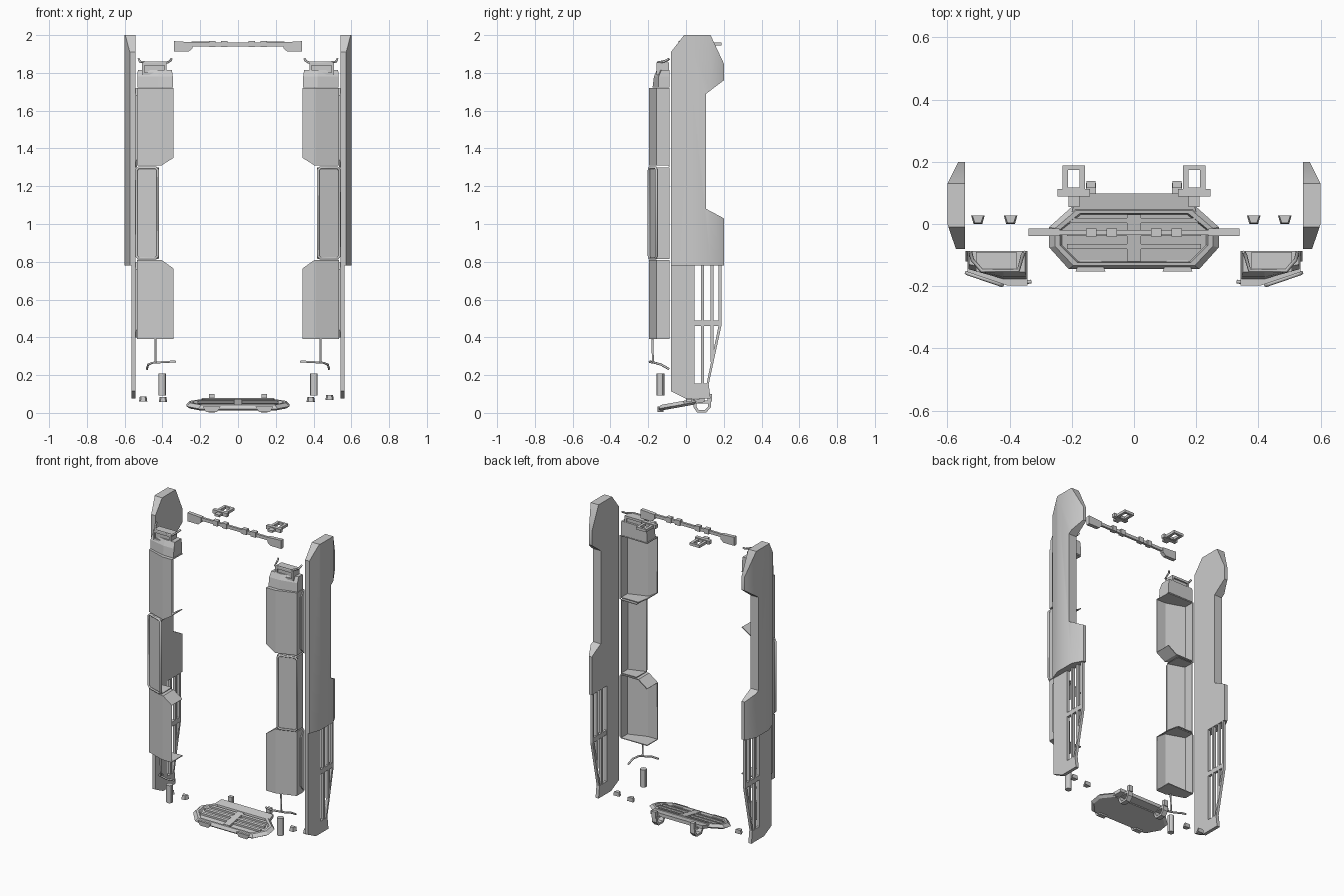
import bpy, bmesh
from mathutils import Vector

if "Cube" in bpy.data.objects:
    bpy.data.objects.remove(bpy.data.objects["Cube"])


def finish(name, bm, mirror=False, solid=0, smooth=False):
    bmesh.ops.recalc_face_normals(bm, faces=bm.faces) if not solid else None
    me = bpy.data.meshes.new(name)
    bm.to_mesh(me)
    bm.free()
    ob = bpy.data.objects.new(name, me)
    bpy.context.collection.objects.link(ob)
    if solid:
        m = ob.modifiers.new("Solidify", 'SOLIDIFY')
        m.thickness, m.offset = solid, -1
    if mirror:
        ob.modifiers.new("Mirror", 'MIRROR')
    if smooth:
        bpy.context.view_layer.objects.active = ob
        ob.select_set(True)
        bpy.ops.object.shade_smooth_by_angle()
        ob.select_set(False)
    return ob


def loft(bm, loops, wrap=False):
    rows = [[bm.verts.new(p) for p in lp] for lp in loops]
    n = len(rows[0])
    pairs = list(zip(rows, rows[1:])) + ([(rows[-1], rows[0])] if wrap else [])
    for a, b in pairs:
        for i in range(n):
            j = (i + 1) % n
            bm.faces.new((a[i], a[j], b[j], b[i]))
    if not wrap:
        bm.faces.new(rows[0])
        bm.faces.new(rows[-1])
    return bm


def place(pts, axis, d):
    if axis == 'x':
        return [(d, p, q) for p, q in pts]
    if axis == 'y':
        return [(p, d, q) for p, q in pts]
    return [(p, q, d) for p, q in pts]


def prism(bm, pts, axis, a, b):
    return loft(bm, [place(pts, axis, a), place(pts, axis, b)])


def ring(bm, outer, inner, axis, a, b):
    return loft(bm, [place(outer, axis, a), place(outer, axis, b),
                     place(inner, axis, b), place(inner, axis, a)], True)


def rect(x0, x1, y0, y1):
    return [(x0, y0), (x1, y0), (x1, y1), (x0, y1)]


def box(bm, x0, x1, y0, y1, z0, z1):
    return prism(bm, rect(x0, x1, y0, y1), 'z', z0, z1)


def cut(bm, co, no):
    bmesh.ops.recalc_face_normals(bm, faces=bm.faces)
    r = bmesh.ops.bisect_plane(bm, geom=bm.verts[:] + bm.edges[:] + bm.faces[:],
                               plane_co=co, plane_no=no, clear_outer=True)
    bmesh.ops.holes_fill(bm, edges=[e for e in bm.edges if e.is_boundary])
    bmesh.ops.recalc_face_normals(bm, faces=bm.faces)


def tubes(name, pts, r, cyclic=False):
    for s, side in ((1, "right"), (-1, "left")):
        cu = bpy.data.curves.new(name, 'CURVE')
        cu.dimensions = '3D'
        cu.bevel_depth, cu.bevel_resolution, cu.use_fill_caps = r, 1, True
        sp = cu.splines.new('POLY')
        sp.points.add(len(pts) - 1)
        for p, c in zip(sp.points, pts):
            p.co = (s * c[0], c[1], c[2], 1)
        sp.use_cyclic_u = cyclic
        ob = bpy.data.objects.new(name + "_" + side, cu)
        bpy.context.collection.objects.link(ob)


# Outer side panels, thinned towards both long edges
bm = prism(bmesh.new(), [(-.08, .78), (-.08, 1.91), (-.01, 2), (.13, 2), (.2, 1.85), (.2, 1.76),
                         (.107, 1.69), (.107, 1.08), (.2, 1.03), (.2, .78)], 'x', .543, .6)
cut(bm, (.6, 0, 0), Vector((.08, -.027, 0)).normalized())
cut(bm, (.6, .13, 0), Vector((.07, .035, 0)).normalized())
finish("side_panel", bm, True, smooth=True)

# Lower side panels with open grille
bm = prism(bmesh.new(), [(-.08, .79), (-.08, .115), (0, .075), (.13, .075), (.12, .155), (.045, .155),
                         (.045, .79)], 'x', .543, .565)
for y0, y1, z0 in ((.08, .096, .15), (.13, .145, .27), (.172, .187, .46)):
    box(bm, .545, .563, y0, y1, z0, .79)
box(bm, .545, .563, .04, .187, .46, .49)
prism(bm, [(.108, .15), (.12, .15), (.187, .46), (.172, .46)], 'x', .545, .563)
finish("side_grille", bm, True)


# Front plates: thin shells, open at the back and inner side
def shell(name, pts):
    bm = prism(bmesh.new(), pts, 'y', -.197, -.087)
    cut(bm, (.41, -.197, 0), Vector((.042, -.125, 0)).normalized())
    gone = [f for f in bm.faces if f.normal.y > .9 or f.normal.x < -.9]
    bmesh.ops.delete(bm, geom=gone, context='FACES')
    finish(name, bm, True, .006)


shell("upper_front_plate", [(.342, 1.35), (.405, 1.31), (.535, 1.31), (.535, 1.72), (.342, 1.72)])
shell("middle_front_plate", [(.42, .815), (.533, .815), (.533, 1.3), (.42, 1.3)])
shell("lower_front_plate", [(.342, .39), (.535, .39), (.535, .81), (.405, .81), (.342, .765)])

# Raised rim around the middle plate
a, b = (.424, -.196), (.538, -.157)
rim = []
for t, z in ((0, .83), (.1, .818), (.9, .818), (1, .83), (1, 1.285), (.9, 1.298), (.1, 1.298), (0, 1.285)):
    rim.append((a[0] + t * (b[0] - a[0]), a[1] + t * (b[1] - a[1]), z))
tubes("middle_plate_rim", rim, .007, True)

# Side strips on the outer walls of the front plates
bm = bmesh.new()
for z0, z1 in ((1.3, 1.72), (.4, .8)):
    prism(bm, [(-.087, z0), (-.12, z0 + .04), (-.12, z1 - .04), (-.087, z1)], 'x', .534, .542)
finish("side_strip", bm, True)

# Shoulder block and cap above the front plates
base = [(.345, -.087), (.345, -.177), (.42, -.177), (.533, -.145), (.533, -.087)]
mid = [(x, max(y, -.17)) for x, y in base]
top = [(.35, -.087), (.35, -.155), (.42, -.155), (.53, -.13), (.53, -.087)]
bm = loft(bmesh.new(), [place(base, 'z', 1.722), place(mid, 'z', 1.78), place(top, 'z', 1.815)])
finish("top_block", bm, True)
bm = ring(bmesh.new(), rect(.378, .508, 1.79, 1.855), rect(.39, .496, 1.802, 1.84), 'y', -.155, -.09)
box(bm, .385, .5, -.145, -.1, 1.8, 1.845)
finish("top_cap", bm, True)
tubes("top_hook", [(.352, -.09, 1.875), (.358, -.1, 1.865), (.372, -.15, 1.855), (.49, -.15, 1.855),
                   (.52, -.115, 1.86), (.526, -.09, 1.875)], .006)

# Rod and stirrup wire below
tubes("lower_rod", [(.437, -.178, .395), (.437, -.175, .265)], .006)
tubes("stirrup", [(.33, -.185, .272), (.38, -.192, .27), (.455, -.165, .265), (.476, -.13, .255),
                  (.482, -.09, .232)], .006)

# Short posts
bm = bmesh.new()
bmesh.ops.create_cone(bm, cap_ends=True, segments=12, radius1=.02, radius2=.02, depth=.115)
bmesh.ops.translate(bm, verts=bm.verts, vec=(.402, -.135, .15))
finish("post", bm, True, smooth=True)

# Four small lugs
bm = bmesh.new()
for x, z in ((-.502, .06), (-.397, .057), (.385, .058), (.485, .068)):
    loft(bm, [place([(x - .014, 0), (x + .014, 0), (x + .022, .028), (x - .022, .028)], 'z', z),
              place([(x - .01, .004), (x + .01, .004), (x + .018, .028), (x - .018, .028)], 'z', z + .026)])
finish("lug", bm)


# Base tray: tilted octagon dish with slats
def octo(s, z):
    pts = [(-.2, .055), (-.273, -.01), (-.273, -.075), (-.21, -.145),
           (.21, -.145), (.273, -.075), (.273, -.01), (.2, .055)]
    return [(x * s, -.045 + (y + .045) * (1.6 * s - .6), z) for x, y in pts]


def tilt(bm):
    for v in bm.verts:
        v.co.z += .18 * v.co.y
    return bm


bm = loft(bmesh.new(), [octo(.93, .036), octo(1, .048), octo(.93, .066), octo(.87, .066), octo(.85, .052)])
box(bm, -.022, .022, -.12, .03, .05, .066)
for s in (-1, 1):
    for y in (.012, -.03, -.072):
        x0, x1 = sorted((s * .02, s * .215))
        box(bm, x0, x1, y - .008, y + .008, .05, .064)
# sloped rear ledge
prism(bm, [(-.2, .035), (.2, .035), (.187, .098), (-.187, .098)], 'z', .04, .062)
finish("base_tray", tilt(bm))

# Feet, hanging loops and pegs of the tray
bm = loft(bmesh.new(), [place([(.11, -.15), (.17, -.15), (.165, -.12), (.115, -.12)], 'z', .006),
                        place([(.092, -.152), (.188, -.152), (.172, -.115), (.108, -.115)], 'z', .035)])
finish("tray_foot", bm, True)
bm = ring(bmesh.new(), [(.04, .065), (.04, .03), (.058, .003), (.108, .003), (.132, .03), (.132, .065)],
          [(.055, .05), (.055, .034), (.066, .016), (.1, .016), (.117, .034), (.117, .05)], 'x', .122, .155)
finish("tray_loop", bm, True)
bm = box(bmesh.new(), .124, .153, .115, .138, .06, .1)
finish("tray_peg", bm, True)

# Top cross bar
bm = box(bmesh.new(), -.25, .25, -.035, -.02, 1.94, 1.96)
for s in (-1, 1):
    prism(bm, [(s * x, z) for x, z in ((.34, 1.912), (.34, 1.968), (.24, 1.962), (.24, 1.93), (.262, 1.912))],
          'y', -.039, -.014)
    for x in (.072, .137):
        box(bm, s * x - .017, s * x + .017, -.041, -.014, 1.936, 1.97)
finish("top_bar", bm)

# Buckles behind the bar
bm = ring(bmesh.new(), rect(.157, .23, .11, .188), rect(.175, .212, .118, .173), 'z', 1.945, 1.962)
box(bm, .142, .246, .088, .112, 1.942, 1.966)
box(bm, .175, .21, .055, .09, 1.946, 1.96)
finish("buckle", bm, True)
